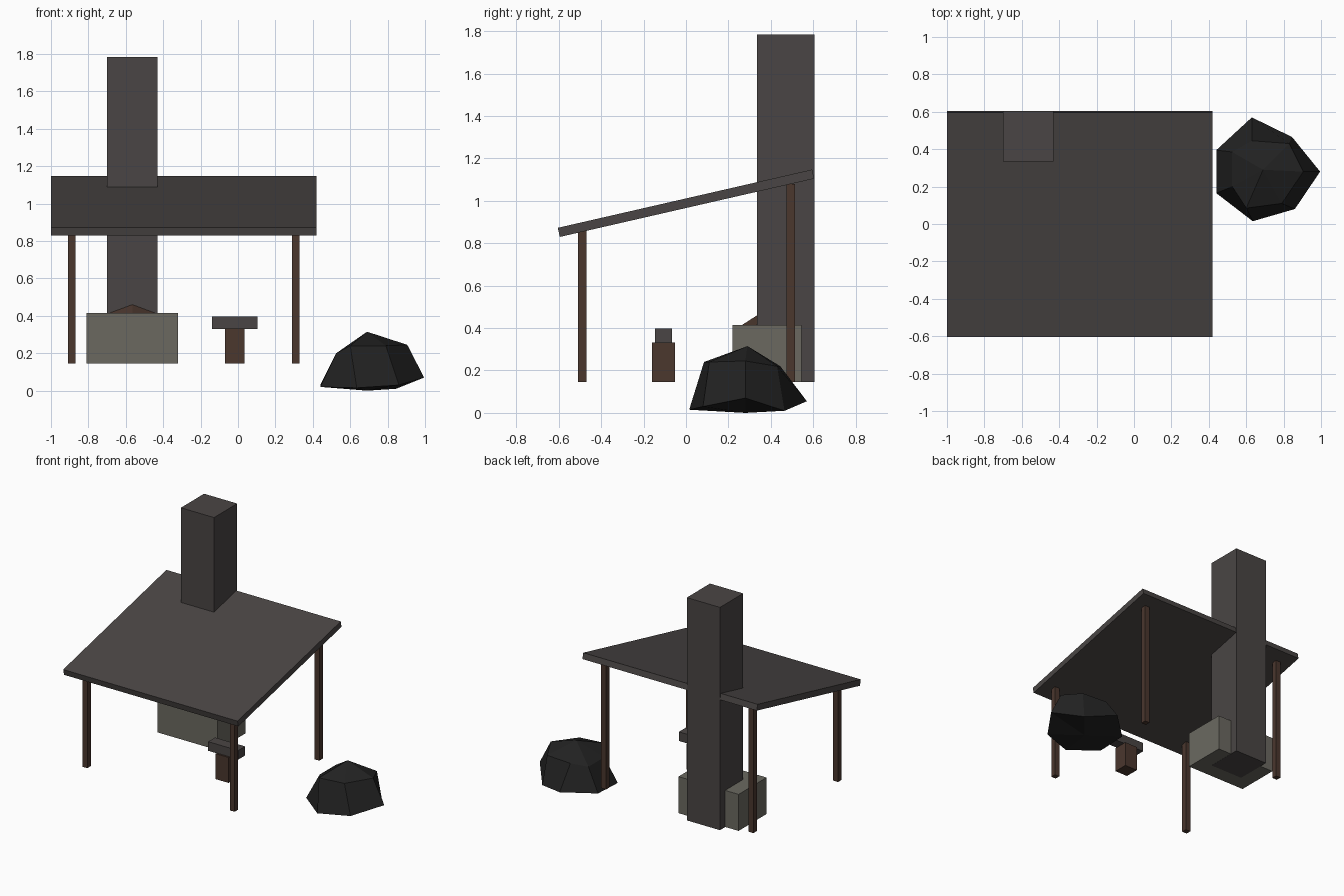
import bpy, bmesh, math

if "Cube" in bpy.data.objects:
    bpy.data.objects.remove(bpy.data.objects["Cube"])


def material(name, rgb):
    m = bpy.data.materials.new(name)
    m.diffuse_color = (*rgb, 1)
    m.use_nodes = True
    m.node_tree.nodes["Principled BSDF"].inputs["Base Color"].default_value = m.diffuse_color
    return m


SLATE = material("dark_slate", (0.068, 0.060, 0.058))
STONE = material("pale_stone", (0.147, 0.141, 0.118))
WOOD = material("brown_wood", (0.069, 0.038, 0.027))
COAL = material("black_coal", (0.016, 0.016, 0.016))


def finish(name, bm, mat):
    bmesh.ops.recalc_face_normals(bm, faces=bm.faces[:])
    me = bpy.data.meshes.new(name)
    bm.to_mesh(me)
    bm.free()
    me.materials.append(mat)
    ob = bpy.data.objects.new(name, me)
    bpy.context.collection.objects.link(ob)
    return ob


def box(name, xs, ys, zs, mat):
    bm = bmesh.new()
    bmesh.ops.create_cube(bm, size=1)
    for v in bm.verts:
        for i, (a, b) in enumerate((xs, ys, zs)):
            v.co[i] = (a + b) / 2 + v.co[i] * (b - a)
    return finish(name, bm, mat)


GROUND = 0.145

# Sloping roof slab
angle = math.atan2(0.275, 1.2)
length = 1.2 / math.cos(angle)
roof = box("roof", (-1, 0.42), (-length / 2, length / 2), (-0.022, 0.022), SLATE)
roof.rotation_euler.x = angle
roof.location.z = 0.989

# Four posts, the back pair taller
for side, x in (("left", -0.89), ("right", 0.31)):
    for end, y, top in (("front", -0.49, 0.86), ("back", 0.495, 1.08)):
        box(f"{end}_{side}_post", (x - 0.02, x + 0.02), (y - 0.02, y + 0.02),
            (GROUND, top), WOOD)

# Chimney and hearth
box("chimney", (-0.70, -0.43), (0.335, 0.605), (GROUND, 1.785), SLATE)
box("hearth", (-0.81, -0.32), (0.22, 0.545), (GROUND + 0.001, 0.415), STONE)

# Ember heap against the chimney
bm = bmesh.new()
bmesh.ops.create_cone(bm, cap_ends=True, segments=4, radius1=1, radius2=0, depth=1)
for v in bm.verts:
    v.co = (-0.565 + v.co.x * 0.135, 0.338 + v.co.y * 0.078, 0.437 + v.co.z * 0.05)
finish("ember_heap", bm, WOOD)

# Anvil on a wooden block
box("anvil_block", (-0.07, 0.035), (-0.16, -0.053), (GROUND, 0.332), WOOD)
box("anvil_top", (-0.14, 0.105), (-0.147, -0.067), (0.33, 0.397), SLATE)

# Faceted coal pile: base ring, shoulder ring and peak
base = [(0.63, 0.57, 0.055), (0.845, 0.465, 0.01), (0.995, 0.28, 0.07), (0.86, 0.08, 0.03),
        (0.635, 0.015, 0.015), (0.44, 0.165, 0.02), (0.44, 0.395, 0.03)]
shoulder = [(0.63, 0.445, 0.22), (0.83, 0.43, 0.22), (0.905, 0.28, 0.245), (0.79, 0.11, 0.24),
            (0.60, 0.085, 0.24), (0.525, 0.20, 0.20), (0.525, 0.385, 0.20)]
bm = bmesh.new()
low = [bm.verts.new(p) for p in base]
high = [bm.verts.new(p) for p in shoulder]
peak = bm.verts.new((0.69, 0.29, 0.315))
under = bm.verts.new((0.69, 0.28, 0.0))
for i in range(7):
    j = (i + 1) % 7
    bm.faces.new((low[i], low[j], high[j], high[i]))
    bm.faces.new((high[i], high[j], peak))
    bm.faces.new((low[j], low[i], under))
finish("coal_pile", bm, COAL)
